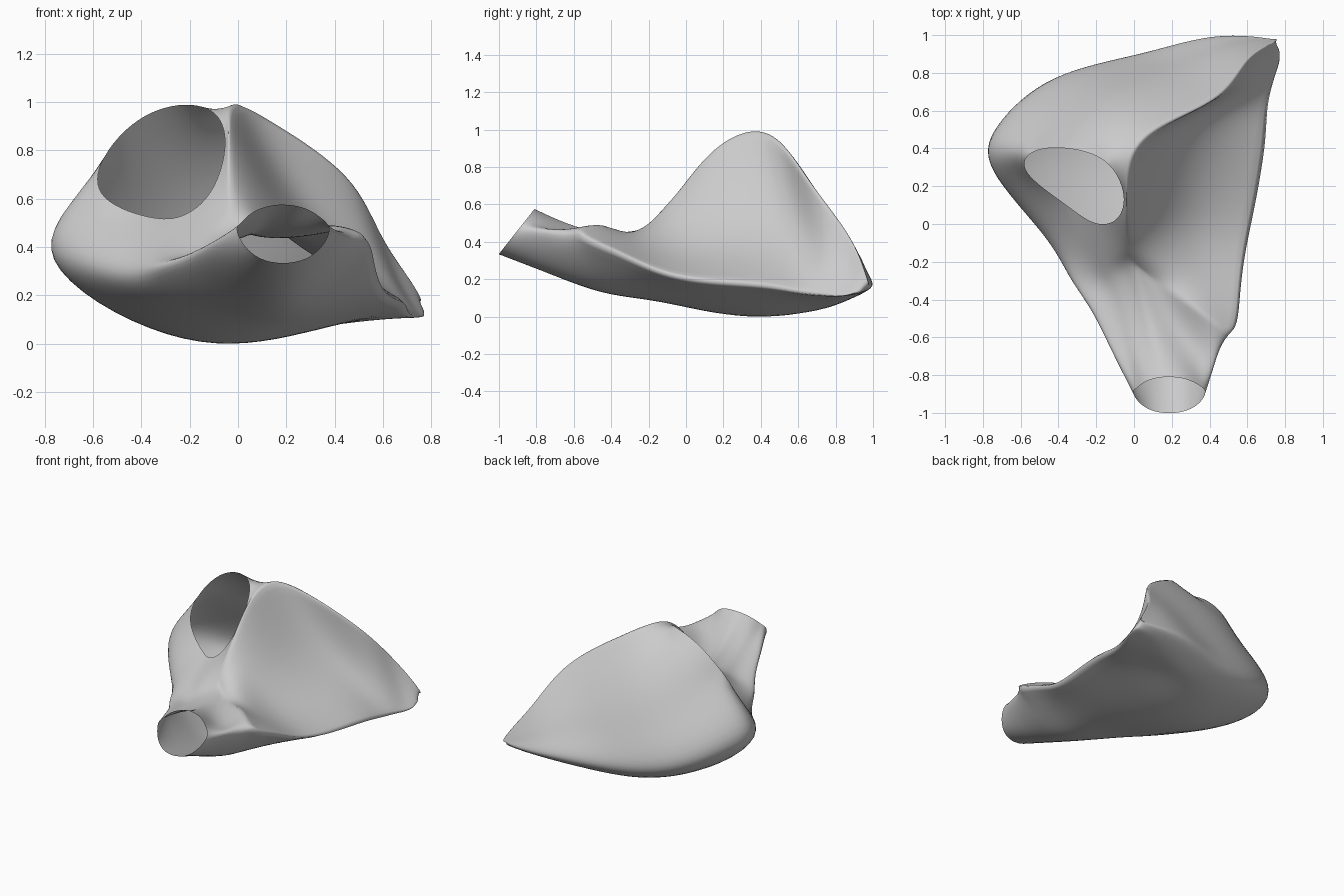
import bpy, math
from mathutils import Vector as V

if "Cube" in bpy.data.objects:
    bpy.data.objects.remove(bpy.data.objects["Cube"])

# Rails of the shell, from the front neck to the back tip (rows 2..10)
right_rim = [(.515,-.575,.44), (.56,-.38,.35), (.59,-.15,.245), (.64,.1,.19), (.69,.4,.165),
             (.705,.6,.13), (.73,.73,.115), (.758,.82,.11), (.772,.90,.125)]
left_edge = [(-.22,-.47,.34), (-.34,-.28,.30), (-.47,-.07,.27), (-.74,.28,.34), (-.71,.53,.33),
             (-.42,.77,.21), (.03,.90,.16), (.40,.99,.17), (.69,.985,.16)]
top_rim = [(.02,-.24,.465), (-.02,-.15,.545), (-.03,-.03,.68), (-.03,.15,.88), (.0,.36,.98),
           (.15,.52,.91), (.45,.68,.69), (.60,.87,.43), (.75,.965,.21)]
belly_z = [(.18,.19), (.13,.145), (.09,.11), (.04,.055), (.035,.03),
           (.07,.04), (.09,.08), (.11,.12), (.125,.14)]

# Upper opening: ring of eight rim points in three rows
mouth = {2: [(-.37,.11,.525), (-.22,.01,.535), (-.10,.02,.65)],
         3: [(-.565,.27,.62), None, (-.055,.15,.86)],
         4: [(-.535,.38,.80), (-.36,.40,.955), (-.15,.33,.98)]}


def neck_rim(deg):
    c, s = math.cos(math.radians(deg)), math.sin(math.radians(deg))
    return V((.187 + .187 * c, -.905 + .095 * s, .455 + .12 * s))


rows = []
for i in range(9):
    r, s, t = V(right_rim[i]), V(left_edge[i]), V(top_rim[i])
    row = [r]
    for k, f in enumerate((.33, .67)):
        p = r.lerp(s, f)
        p.z = belly_z[i][k]
        row.append(p)
    row.append(s)
    if i in mouth:
        row += [V(p) if p else None for p in mouth[i]]
    else:
        bulge = (0, 0, 0, 0, 0, .09, .05, .015, 0)[i]
        for f in (.28, .55, .8):
            row.append(s.lerp(t, f) + V((-.4, .6, .5)) * bulge * 4 * f * (1 - f))
    row.append(t)
    # Hollow side sheet between the top rim and the right rim
    if i == 0:
        row += [V((.15, -.33, .445)), V((.35, -.46, .49))]
    else:
        sag = (0, .02, .07, .11, .11, .07, .04, .02, 0)[i]
        for f in (.35, .68):
            row.append(t.lerp(r, f) + V((-.5, .4, -.6)) * sag)
    rows.append(row)
# Round neck at the front, slightly waisted on top
rim = [neck_rim(a) for a in (0, -60, -120, -180, -202, -224, -246, -268, -298, -330)]
mid = [a.lerp(b, .5) for a, b in zip(rim, rows[0])]
mid[0].x -= .015
for p, drop in zip(mid[4:], (.015, .035, .05, .055, .055, .05)):
    p.z -= drop
rows = [rim, mid] + rows
last = len(rows) - 1

# Cage: closed rings, one missing point makes the upper opening
verts, index = [], {}
for i, row in enumerate(rows):
    for j, p in enumerate(row):
        if p is not None:
            index[i, j] = len(verts)
            verts.append(p)
faces = []
for i in range(last):
    for j in range(10):
        k = (j + 1) % 10
        q = [(i, j), (i, k), (i + 1, k), (i + 1, j)]
        if all(c in index for c in q):
            faces.append([index[c] for c in q])
for q in ((0, 1, 2, 9), (2, 3, 8, 9), (3, 4, 7, 8), (4, 5, 6, 7)):  # back tip
    faces.append([index[last, j] for j in q])
mesh = bpy.data.meshes.new("shell")
mesh.from_pydata([tuple(v) for v in verts], [], faces)
shell = bpy.data.objects.new("shell", mesh)
bpy.context.collection.objects.link(shell)
mesh.shade_smooth()

# Firmer bend around the side sheet: right rim, top rim, front lip
bend = {}
for i in range(2, last):
    bend[frozenset((index[i, 0], index[i + 1, 0]))] = .8
    bend[frozenset((index[i, 7], index[i + 1, 7]))] = .45
for a, b in ((7, 8), (8, 9), (9, 0)):
    bend[frozenset((index[2, a], index[2, b]))] = .7
crease = mesh.attributes.new("crease_edge", 'FLOAT', 'EDGE')
for e in mesh.edges:
    crease.data[e.index].value = bend.get(frozenset(e.vertices), 0)
sub = shell.modifiers.new("smooth", 'SUBSURF')
sub.levels = sub.render_levels = 3

# Move the cage so that the smooth surface passes through the points
for _ in range(5):
    dg = bpy.context.evaluated_depsgraph_get()
    smooth = shell.evaluated_get(dg).data
    delta = [v - smooth.vertices[n].co for n, v in enumerate(verts)]
    for n, d in enumerate(delta):
        tip = n >= index[last, 0]
        mesh.vertices[n].co += d * (.3 if tip else .75)
    mesh.update()
    shell.update_tag()
    bpy.context.view_layer.update()
